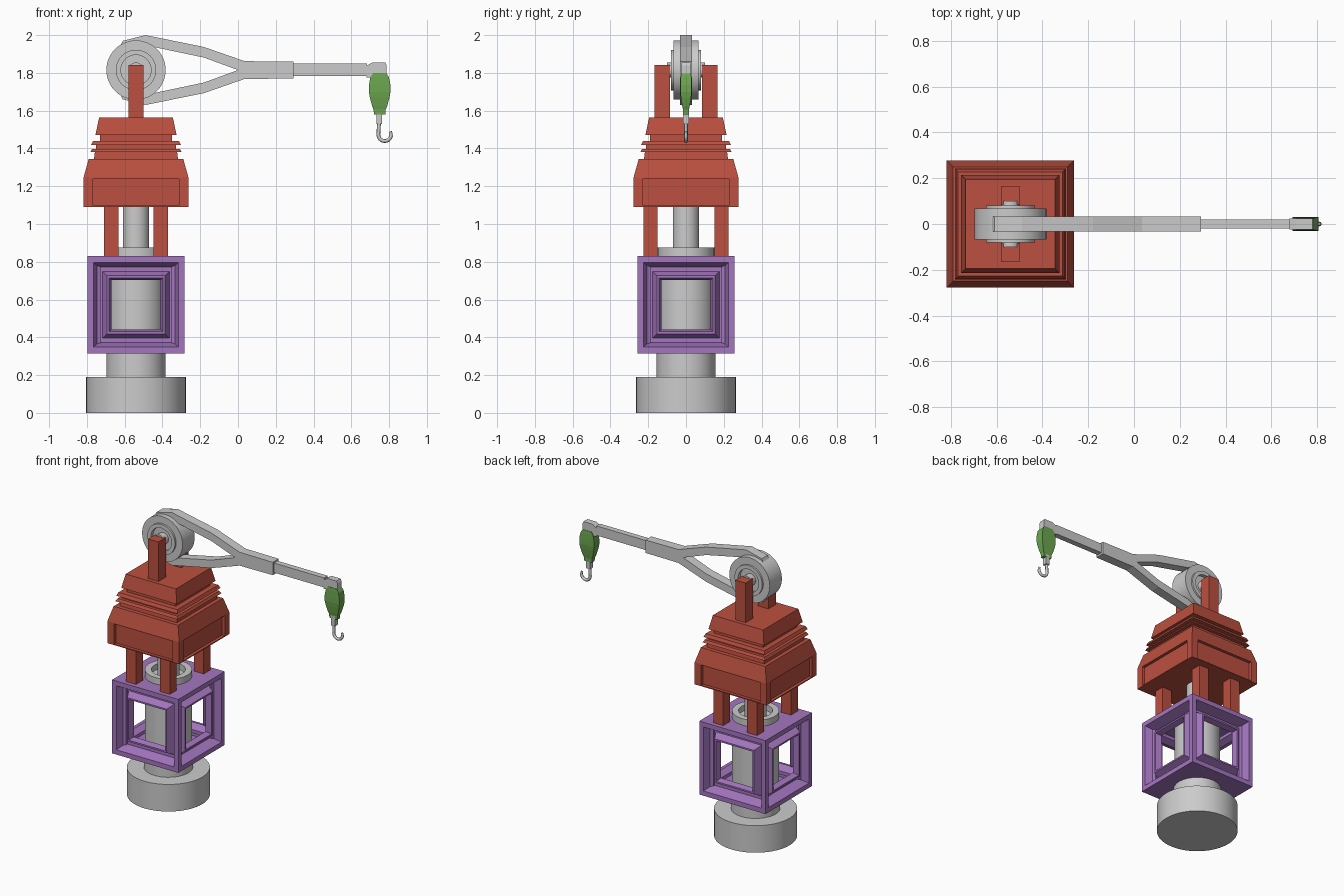
import bpy, bmesh
from math import pi, cos, sin, radians

if "Cube" in bpy.data.objects:
    bpy.data.objects.remove(bpy.data.objects["Cube"])

CX = -0.54          # tower axis
WZ = 1.815          # wheel axle height


def material(name, rgb):
    m = bpy.data.materials.new(name)
    m.diffuse_color = (*rgb, 1)
    m.use_nodes = True
    m.node_tree.nodes["Principled BSDF"].inputs["Base Color"].default_value = m.diffuse_color
    return m


RED = material("red_paint", (0.50, 0.08, 0.05))
PURPLE = material("purple_paint", (0.37, 0.18, 0.52))
GREEN = material("green_paint", (0.15, 0.38, 0.08))


def finish(bm, name, mat=None, loc=(0, 0, 0), rot=(0, 0, 0), smooth=False):
    bmesh.ops.recalc_face_normals(bm, faces=bm.faces)
    me = bpy.data.meshes.new(name)
    bm.to_mesh(me)
    bm.free()
    ob = bpy.data.objects.new(name, me)
    bpy.context.collection.objects.link(ob)
    ob.location, ob.rotation_euler = loc, rot
    if mat:
        me.materials.append(mat)
    if smooth:
        bpy.ops.object.select_all(action='DESELECT')
        ob.select_set(True)
        bpy.context.view_layer.objects.active = ob
        bpy.ops.object.shade_smooth_by_angle(angle=radians(30))
    return ob


def loft(rings):
    """Stack of rectangular rings (half_x, half_y, z), capped."""
    bm = bmesh.new()
    loops = [[bm.verts.new((sx * hx, sy * hy, z)) for sx, sy in
              ((-1, -1), (1, -1), (1, 1), (-1, 1))] for hx, hy, z in rings]
    for a, b in zip(loops, loops[1:]):
        for i in range(4):
            j = (i + 1) % 4
            bm.faces.new((a[i], a[j], b[j], b[i]))
    bm.faces.new(loops[0][::-1])
    bm.faces.new(loops[-1])
    bmesh.ops.recalc_face_normals(bm, faces=bm.faces)
    bm.normal_update()
    return bm


def box(name, x, y, z0, z1, hx, hy, mat=None):
    return finish(loft([(hx, hy, z0), (hx, hy, z1)]), name, mat, (x, y, 0))


def lathe(name, profile, loc, rot=(0, 0, 0), segs=48):
    bm = bmesh.new()
    vs = [bm.verts.new((r, 0, z)) for r, z in profile]
    es = [bm.edges.new(p) for p in zip(vs, vs[1:])]
    bmesh.ops.spin(bm, geom=vs + es, cent=(0, 0, 0), axis=(0, 0, 1),
                   angle=2 * pi, steps=segs, use_duplicate=False)
    bmesh.ops.remove_doubles(bm, verts=bm.verts, dist=1e-5)
    return finish(bm, name, None, loc, rot, True)


def extrude_xz(name, outline, half):
    bm = bmesh.new()
    f = bm.faces.new([bm.verts.new((x, -half, z)) for x, z in outline])
    g = bmesh.ops.extrude_face_region(bm, geom=[f])
    bmesh.ops.translate(bm, vec=(0, 2 * half, 0),
                        verts=[v for v in g['geom'] if isinstance(v, bmesh.types.BMVert)])
    return finish(bm, name)


# Round base and inner spindle
lathe("round_base", [(0, 0), (.264, 0), (.264, .19), (.156, .19), (.156, .33), (0, .33)], (CX, 0, 0))
lathe("spindle", [(0, .32), (.15, .32), (.15, .875), (.108, .875), (.108, .835),
                  (.07, .835), (.07, 1.1), (0, 1.1)], (CX, 0, 0))

# Purple cube with stepped window frames
bm = loft([(.257, .257, .315), (.257, .257, .83)])
sides = [f for f in bm.faces if abs(f.normal.z) < .5]
for t, d in ((.047, 0), (.033, -.07), (.034, 0), (.033, .05), (.016, 0), (.016, -.04)):
    bmesh.ops.inset_individual(bm, faces=sides, thickness=t, depth=d)
bmesh.ops.delete(bm, geom=sides, context='FACES')
finish(bm, "window_cube", PURPLE, (CX, 0, 0))

# Red legs between cube and housing
for sx in (-1, 1):
    for sy in (-1, 1):
        box("housing_leg", CX + sx * .131, sy * .188, .82, 1.10, .038, .038, RED)

# Red ribbed housing with recessed side panels
prof = [(.278, 1.09), (.278, 1.245), (.25, 1.345), (.222, 1.345), (.218, 1.38),
        (.242, 1.38), (.232, 1.398), (.212, 1.398), (.212, 1.418), (.238, 1.418),
        (.228, 1.44), (.19, 1.44), (.19, 1.47), (.215, 1.47), (.195, 1.565)]
bm = loft([(h, h, z) for h, z in prof])
panels = [f for f in bm.faces if abs(f.normal.z) < .1 and f.calc_center_median().z < 1.2]
bmesh.ops.inset_individual(bm, faces=panels, thickness=.01, depth=0)
for f in panels:
    axis = 1 if abs(f.normal.x) > .5 else 0
    for v in f.verts:
        v.co[axis] *= .225 / .268
bmesh.ops.inset_individual(bm, faces=panels, thickness=.001, depth=-.02)
finish(bm, "ribbed_housing", RED, (CX, 0, 0))

# Posts, axle and wheel
for sy in (-1, 1):
    box("wheel_post", CX, sy * .126, 1.55, 1.842, .04, .041, RED)
half = [(0, .055), (.08, .055), (.08, .08), (.107, .08), (.107, .067), (.157, .067)]
lathe("arm_wheel", half + [(r, -z) for r, z in half[::-1]], (CX, 0, WZ), (pi / 2, 0, 0))
lathe("axle", [(0, -.1), (.04, -.1), (.04, .1), (0, .1)], (CX, 0, WZ), (pi / 2, 0, 0), 24)

# Forked arm, mirrored about the wheel height
outer = [(-.62, .135), (-.61, .155), (-.49, .185), (-.18, .122), (.035, .047), (.293, .045)]
inner = [(0, 0), (-.18, .066), (-.46, .125), (-.6, .125)]
arm = outer + [(x, -z) for x, z in outer[::-1]] + [(x, -z) for x, z in inner[::-1]] + inner[1:]
extrude_xz("forked_arm", [(x, WZ + z) for x, z in arm], .033)

# Extension bar and tip bracket
box("arm_extension", .48, 0, 1.783, 1.85, .202, .02)
extrude_xz("arm_tip", [(.68, 1.775), (.68, 1.838), (.712, 1.855), (.78, 1.855),
                       (.787, 1.84), (.787, 1.78)], .023)

# Green pulley block
rings = [(.034, .026, 1.80), (.049, .028, 1.778), (.057, .03, 1.735), (.057, .03, 1.70),
         (.052, .027, 1.67), (.04, .02, 1.625), (.032, .016, 1.605), (.03, .016, 1.58)]
finish(loft(rings), "pulley_block", GREEN, (.75, 0, 0))

# Shank and hook
box("hook_shank", .748, 0, 1.53, 1.60, .015, .016)
cu = bpy.data.curves.new("hook", 'CURVE')
cu.dimensions, cu.bevel_depth, cu.bevel_resolution, cu.use_fill_caps = '3D', .01, 2, True
pts = [(.747, 1.54), (.745, 1.51)]
pts += [(.777 + .034 * cos(radians(a)), 1.473 + .034 * sin(radians(a))) for a in range(180, 391, 21)]
sp = cu.splines.new('POLY')
sp.points.add(len(pts) - 1)
for i, (p, (x, z)) in enumerate(zip(sp.points, pts)):
    p.co = (x, 0, z, 1)
    p.radius = 1 if i < len(pts) - 2 else .75
bpy.context.collection.objects.link(bpy.data.objects.new("hook", cu))
